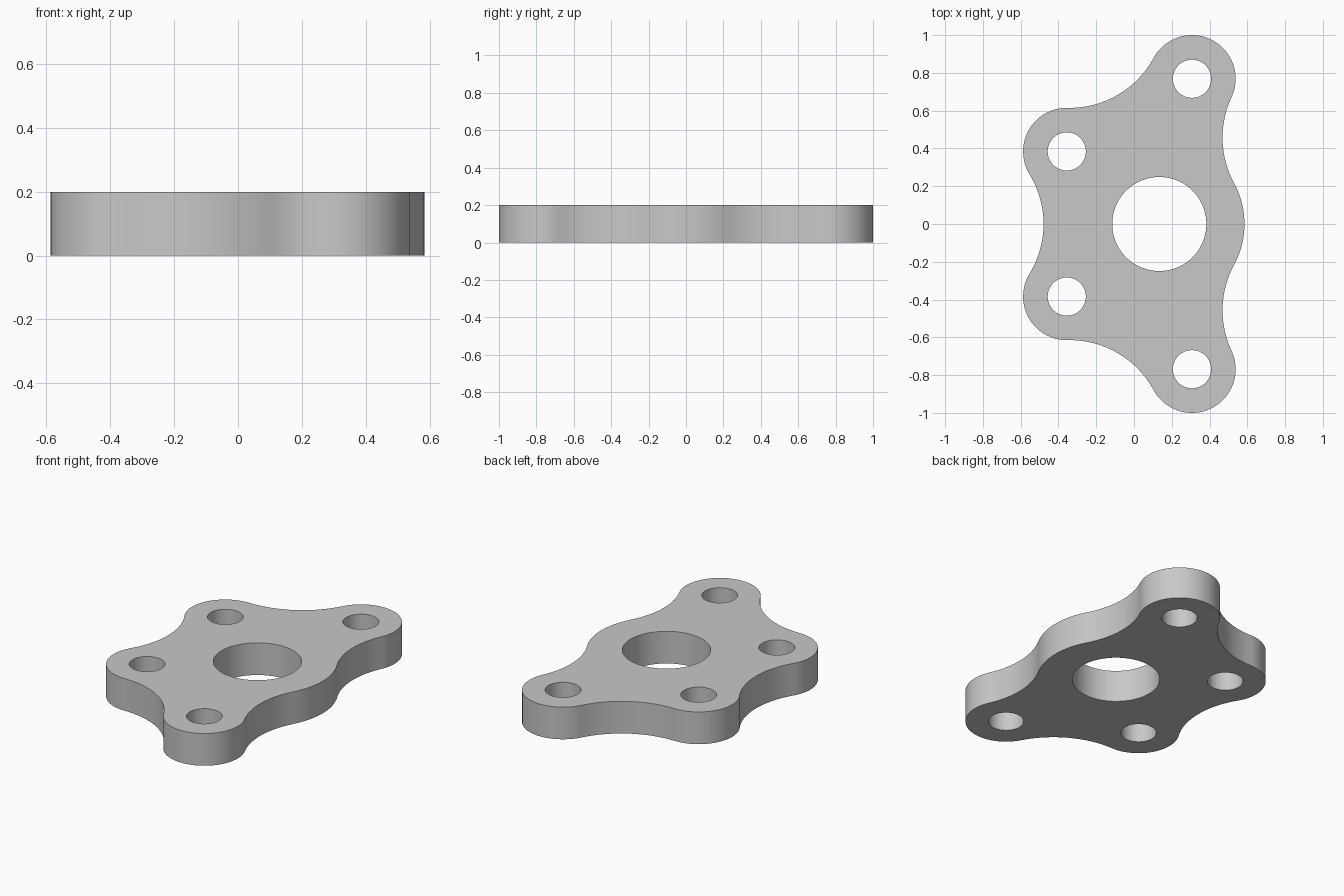
import bpy
import bmesh
import math
from mathutils import Vector

cube = bpy.data.objects.get("Cube")
if cube:
    bpy.data.objects.remove(cube, do_unlink=True)

THICKNESS = 0.2
FILLET = 0.505          # radius of the concave arcs between lobes
LOBE, HUB = 0.231, 0.451
BOLT_HOLE, BORE = 0.101, 0.249
STEP = math.radians(4)

hub = Vector((0.134, 0))
front_bolts = [Vector((0.307, -0.769)), Vector((-0.356, -0.384))]
back_bolts = [Vector((p.x, -p.y)) for p in front_bolts]

# Rounded lobes in counter-clockwise order
lobes = [(hub, HUB), (back_bolts[0], LOBE), (back_bolts[1], LOBE),
         (front_bolts[1], LOBE), (front_bolts[0], LOBE)]


def arc(centre, radius, start, end, direction):
    """Points from start towards end, leaving out the end point."""
    a = math.atan2(start.y - centre.y, start.x - centre.x)
    b = math.atan2(end.y - centre.y, end.x - centre.x)
    sweep = ((b - a) * direction) % math.tau
    n = max(3, math.ceil(sweep / STEP))
    return [centre + radius * Vector((math.cos(a + direction * sweep * i / n),
                                      math.sin(a + direction * sweep * i / n)))
            for i in range(n)]


def circle(centre, radius):
    n = round(math.tau / STEP)
    return [centre + radius * Vector((math.cos(math.tau * i / n),
                                      math.sin(math.tau * i / n)))
            for i in range(n)]


def fillet_between(first, second):
    """Centre and tangent points of the outside arc touching two lobes."""
    (p, rp), (q, rq) = first, second
    d = (q - p).length
    along = (q - p) / d
    outward = Vector((along.y, -along.x))
    r1, r2 = rp + FILLET, rq + FILLET
    x = (d * d + r1 * r1 - r2 * r2) / (2 * d)
    c = p + along * x + outward * math.sqrt(r1 * r1 - x * x)
    return c, p + (c - p).normalized() * rp, q + (c - q).normalized() * rq


# Outline made of alternating convex and concave tangent arcs
count = len(lobes)
fillets = [fillet_between(lobes[i], lobes[(i + 1) % count]) for i in range(count)]
outline = []
for i, (centre, radius) in enumerate(lobes):
    c, leave, arrive = fillets[i]
    outline += arc(centre, radius, fillets[i - 1][2], leave, 1)
    outline += arc(c, FILLET, leave, arrive, -1)

# Bore and bolt holes
loops = [outline, circle(hub, BORE)]
loops += [circle(p, BOLT_HOLE) for p in front_bolts + back_bolts]

# Fill the profile and extrude it into a plate
bm = bmesh.new()
edges = []
for loop in loops:
    verts = [bm.verts.new((p.x, p.y, 0)) for p in loop]
    edges += [bm.edges.new((verts[i - 1], verts[i])) for i in range(len(verts))]
bmesh.ops.triangle_fill(bm, use_beauty=True, edges=edges, normal=(0, 0, 1))
top = bmesh.ops.extrude_face_region(bm, geom=bm.faces[:])["geom"]
bmesh.ops.translate(bm, vec=(0, 0, THICKNESS),
                    verts=[g for g in top if isinstance(g, bmesh.types.BMVert)])
bmesh.ops.recalc_face_normals(bm, faces=bm.faces[:])

mesh = bpy.data.meshes.new("mounting_plate")
bm.to_mesh(mesh)
bm.free()
plate = bpy.data.objects.new("mounting_plate", mesh)
bpy.context.collection.objects.link(plate)

# Plain grey finish
grey = bpy.data.materials.new("plain grey")
grey.use_nodes = True
colour = (0.58, 0.58, 0.58, 1)
grey.diffuse_color = colour
grey.node_tree.nodes["Principled BSDF"].inputs["Base Color"].default_value = colour
mesh.materials.append(grey)

bpy.ops.object.select_all(action="DESELECT")
plate.select_set(True)
bpy.context.view_layer.objects.active = plate
bpy.ops.object.shade_smooth_by_angle(angle=math.radians(30))
